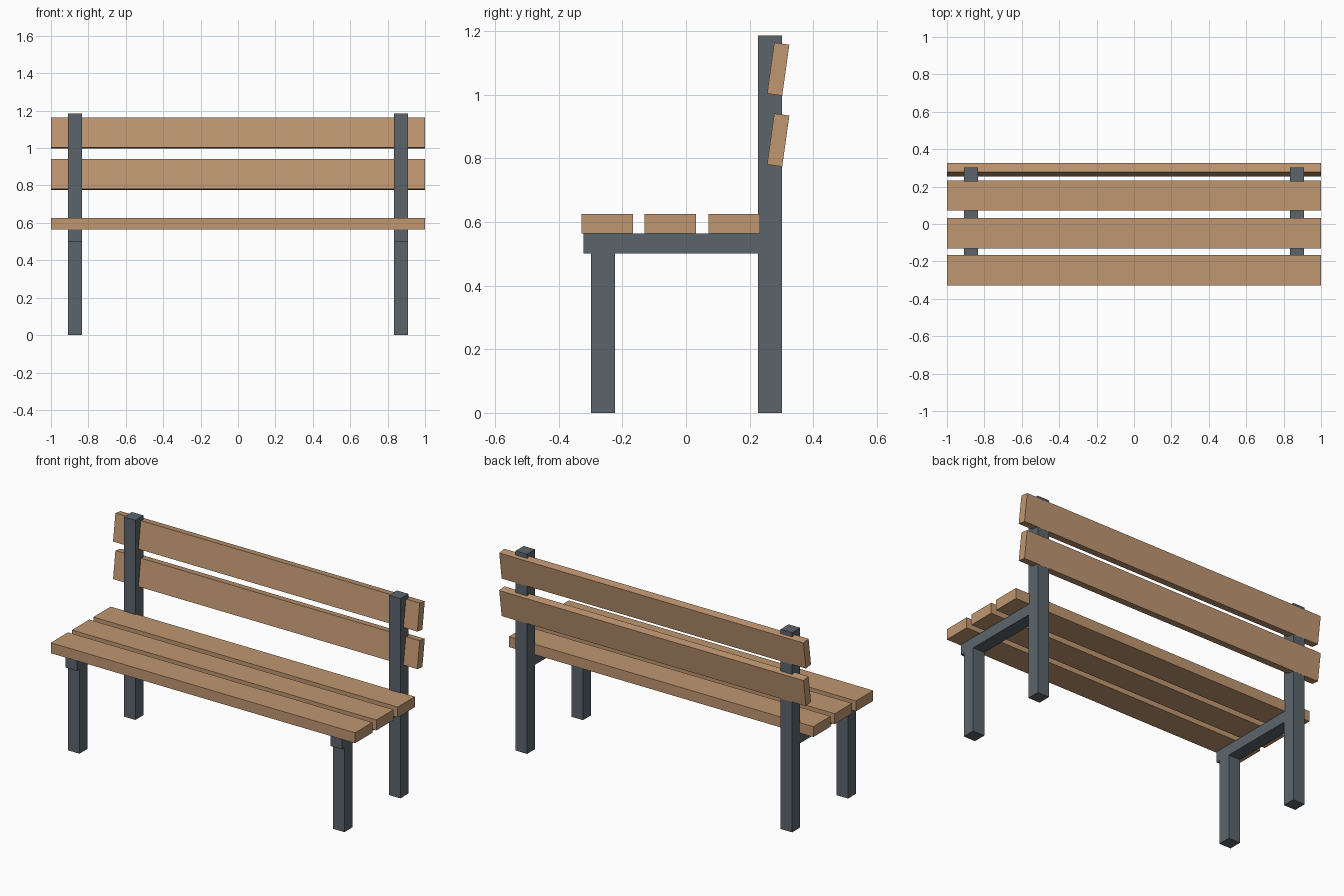
import bpy
from math import radians

if "Cube" in bpy.data.objects:
    bpy.data.objects.remove(bpy.data.objects["Cube"])


def make_material(name, rgb):
    mat = bpy.data.materials.new(name)
    mat.diffuse_color = (*rgb, 1.0)
    mat.use_nodes = True
    mat.node_tree.nodes["Principled BSDF"].inputs["Base Color"].default_value = mat.diffuse_color
    return mat


wood = make_material("warm wood", (0.53, 0.31, 0.165))
steel = make_material("slate grey metal", (0.105, 0.13, 0.15))


def box(name, center, size, mat, tilt=0.0):
    """Add a box of the given full size, tilted about the x axis."""
    bpy.ops.mesh.primitive_cube_add(size=1, location=center)
    obj = bpy.context.object
    obj.name = name
    obj.scale = size
    bpy.ops.object.transform_apply(location=False, rotation=False, scale=True)
    obj.rotation_euler.x = tilt
    obj.data.materials.append(mat)
    return obj


BAR = 0.076      # width of the square metal bars
FRAME_X = 0.871  # distance of each side frame from the middle

# Two side frames: front leg, tall rear post and the rail under the seat
for side, x in (("left", -FRAME_X), ("right", FRAME_X)):
    box(f"{side}_front_leg", (x, -0.261, 0.2505), (BAR, BAR, 0.501), steel)
    box(f"{side}_rear_post", (x, 0.264, 0.593), (BAR, BAR, 1.186), steel)
    box(f"{side}_seat_rail", (x, -0.031, 0.5325), (BAR, 0.582, 0.063), steel)

# Three seat slats
for i, y in enumerate((-0.248, -0.049, 0.152)):
    box(f"seat_slat_{i + 1}", (0, y, 0.595), (2.0, 0.162, 0.062), wood)

# Two backrest slats, leaning backwards through the rear posts
for i, z in enumerate((0.858, 1.081)):
    box(f"back_slat_{i + 1}", (0, 0.29, z), (2.0, 0.048, 0.162), wood, radians(-8))
